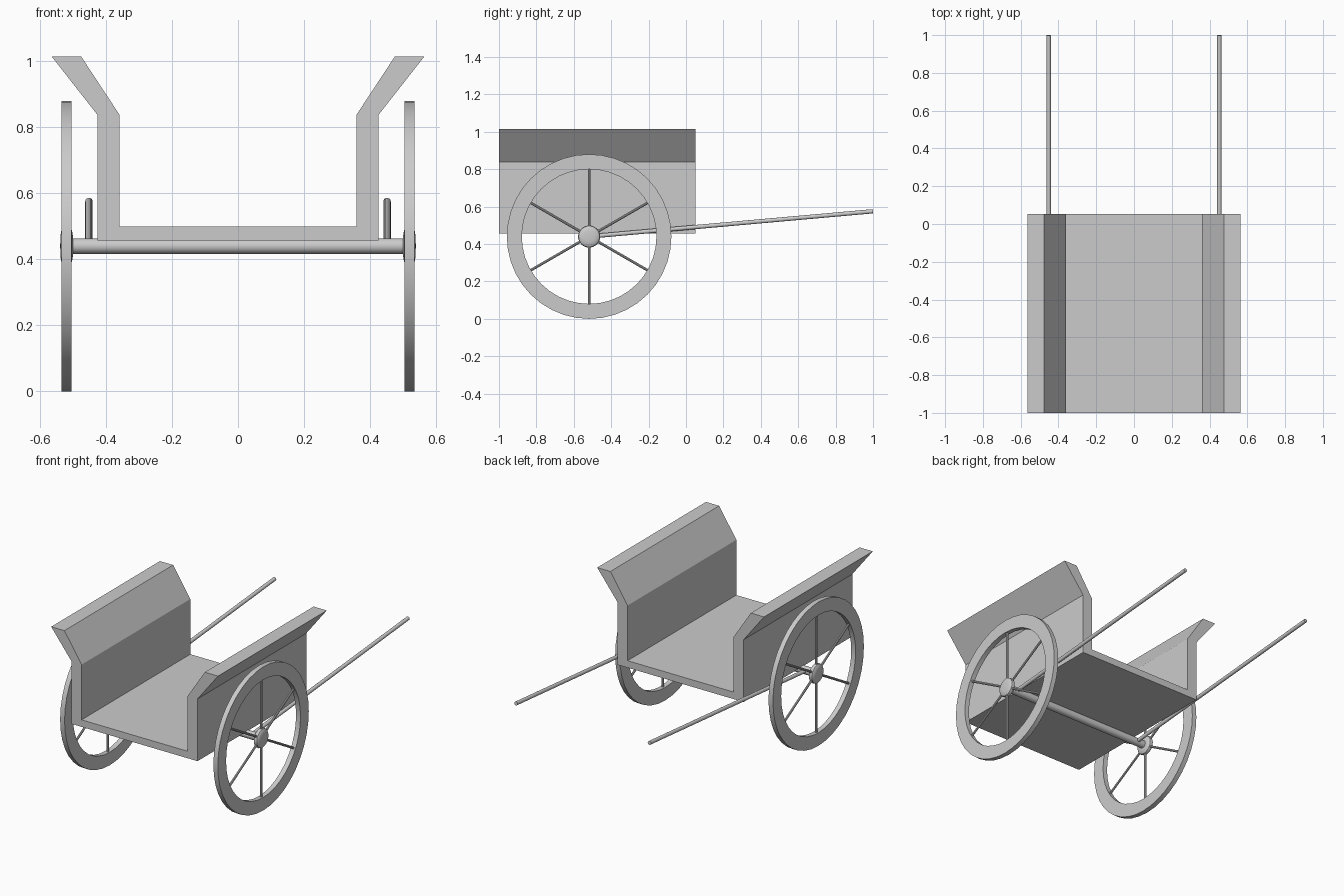
import bpy, bmesh, math
from mathutils import Vector

if "Cube" in bpy.data.objects:
    bpy.data.objects.remove(bpy.data.objects["Cube"])

AXLE_Y, AXLE_Z = -0.518, 0.44


def finish(name, bm, smooth=True):
    bmesh.ops.recalc_face_normals(bm, faces=bm.faces)
    me = bpy.data.meshes.new(name)
    bm.to_mesh(me)
    bm.free()
    ob = bpy.data.objects.new(name, me)
    bpy.context.collection.objects.link(ob)
    if smooth:
        bpy.ops.object.select_all(action='DESELECT')
        ob.select_set(True)
        bpy.context.view_layer.objects.active = ob
        bpy.ops.object.shade_smooth_by_angle(angle=math.radians(35))
    return ob


def add_rod(bm, a, b, r, sides):
    a, b = Vector(a), Vector(b)
    d = b - a
    geo = bmesh.ops.create_cone(bm, cap_ends=True, segments=sides, radius1=r, radius2=r, depth=d.length)
    rot = d.to_track_quat('Z', 'Y').to_matrix()
    bmesh.ops.rotate(bm, verts=geo['verts'], matrix=rot)
    bmesh.ops.translate(bm, verts=geo['verts'], vec=(a + b) / 2)


def rod(name, a, b, r, sides=16):
    bm = bmesh.new()
    add_rod(bm, a, b, r, sides)
    return finish(name, bm)


def lathe(name, profile, x, sides, closed):
    """Spin (offset, radius) points around the axle line."""
    bm = bmesh.new()
    c = Vector((x, AXLE_Y, AXLE_Z))
    vs = [bm.verts.new(c + Vector((o, 0, r))) for o, r in profile]
    es = [bm.edges.new(p) for p in zip(vs, vs[1:])]
    if closed:
        es.append(bm.edges.new((vs[-1], vs[0])))
    bmesh.ops.spin(bm, geom=vs + es, cent=c, axis=(1, 0, 0), angle=2 * math.pi, steps=sides)
    bmesh.ops.remove_doubles(bm, verts=bm.verts, dist=1e-5)
    return finish(name, bm)


# cart body: one flared U profile extruded along y
half = [(0.426, 0.457), (0.426, 0.838), (0.565, 1.015), (0.4755, 1.015), (0.359, 0.838), (0.359, 0.50)]
outline = half + [(-x, z) for x, z in reversed(half)]
bm = bmesh.new()
face = bm.faces.new([bm.verts.new((x, -1, z)) for x, z in outline])
ext = bmesh.ops.extrude_face_region(bm, geom=[face])
bmesh.ops.translate(bm, verts=[v for v in ext['geom'] if isinstance(v, bmesh.types.BMVert)], vec=(0, 1.052, 0))
finish("cart_body", bm, smooth=False)

# axle
rod("axle", (-0.51, AXLE_Y, AXLE_Z), (0.51, AXLE_Y, AXLE_Z), 0.0235, 24)

for side, s in (("left", -1), ("right", 1)):
    wx = s * 0.519
    # wheel rim
    lathe(side + "_wheel_rim", [(-0.015, 0.36), (-0.015, 0.44), (0.015, 0.44), (0.015, 0.36)], wx, 40, True)
    # domed hub
    lathe(side + "_hub", [(-0.0195, 0), (-0.019, 0.03), (-0.016, 0.048), (-0.01, 0.056), (0, 0.059),
                          (0.01, 0.056), (0.016, 0.048), (0.019, 0.03), (0.0195, 0)], wx, 32, False)
    # spokes
    bm = bmesh.new()
    for k in range(6):
        a = math.radians(90 + 60 * k)
        d = Vector((0, math.cos(a), math.sin(a)))
        c = Vector((wx, AXLE_Y, AXLE_Z))
        add_rod(bm, c + d * 0.03, c + d * 0.37, 0.007, 10)
    finish(side + "_spokes", bm)
    # pulling shaft
    rod(side + "_shaft", (s * 0.4515, AXLE_Y, AXLE_Z), (s * 0.4515, 0.999, 0.575), 0.0113, 16)
